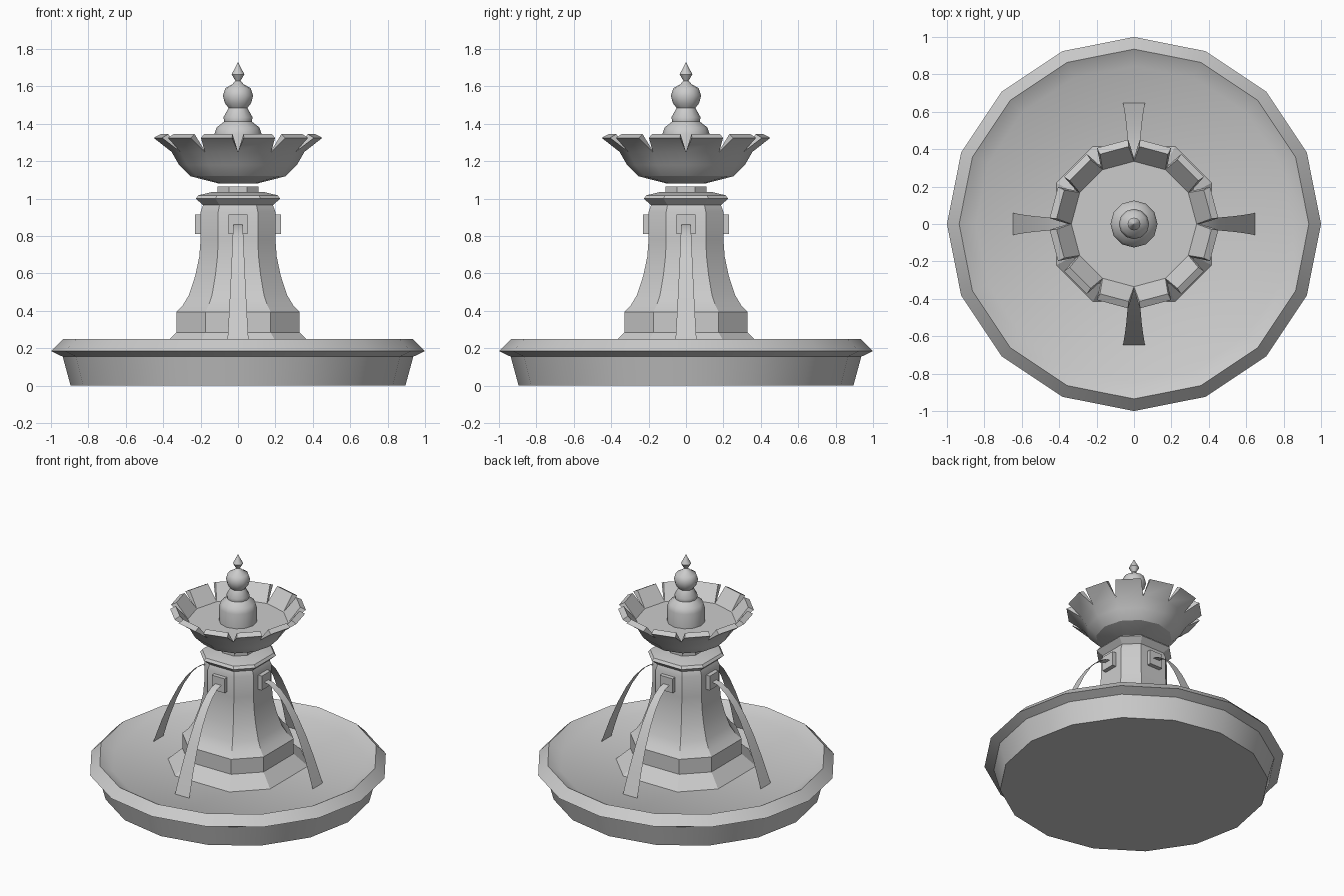
import bpy, bmesh
from math import sin, cos, radians

if "Cube" in bpy.data.objects:
    bpy.data.objects.remove(bpy.data.objects["Cube"])

def finish(name, bm, smooth=None):
    bmesh.ops.recalc_face_normals(bm, faces=bm.faces)
    me = bpy.data.meshes.new(name)
    bm.to_mesh(me)
    bm.free()
    ob = bpy.data.objects.new(name, me)
    bpy.context.collection.objects.link(ob)
    if smooth:
        bpy.ops.object.select_all(action='DESELECT')
        ob.select_set(True)
        bpy.context.view_layer.objects.active = ob
        bpy.ops.object.shade_smooth_by_angle(angle=radians(smooth))
    return ob

def loft(bm, profile, section, cap_start=True, cap_end=True):
    """Scale a unit cross-section along (radius, height) profile points."""
    rings = [[bm.verts.new((x * r, y * r, z)) for x, y in section] for r, z in profile]
    n = len(section)
    for a, b in zip(rings, rings[1:]):
        for i in range(n):
            j = (i + 1) % n
            bm.faces.new((a[i], a[j], b[j], b[i]))
    if cap_start:
        bm.faces.new(rings[0])
    if cap_end:
        bm.faces.new(rings[-1])
    return rings

def circle(n):
    return [(cos(radians(360 * i / n)), sin(radians(360 * i / n))) for i in range(n)]

def chamfered_square(k):
    return [(1, -k), (1, k), (k, 1), (-k, 1), (-1, k), (-1, -k), (-k, -1), (k, -1)]

# Pool basin with a bevelled lip
bm = bmesh.new()
loft(bm, [(.895, 0), (.937, .155), (1, .185), (.935, .25), (.845, .2)], circle(16))
finish("pool_basin", bm, 30)

# Eight-sided pedestal with a flared foot and cornice
bm = bmesh.new()
loft(bm, [(.42, .195), (.33, .285), (.33, .395), (.295, .43), (.262, .485), (.228, .59),
          (.207, .69), (.2, .78), (.2, .93), (.187, .965), (.225, 1.0), (.212, 1.018),
          (.14, 1.035)], chamfered_square(.53))
finish("pedestal", bm, 25)
bm = bmesh.new()
loft(bm, [(.11, 1.03), (.11, 1.065)], chamfered_square(.43))
finish("pedestal_neck", bm)

# Upper bowl: round underside, twelve petals split by V notches
bm = bmesh.new()
N = 12
outer = loft(bm, [(.107, 1.082), (.255, 1.12), (.315, 1.18), (.355, 1.25)],
             circle(N), cap_end=False)[-1]
inner = [bm.verts.new((x * .335, y * .335, 1.24)) for x, y in circle(N)]
bm.faces.new(inner)
for i in range(N):
    j = (i + 1) % N
    def rim(r, z, off):
        t = radians(30 * i + off)
        return bm.verts.new((r * cos(t), r * sin(t), z))
    o0, o1 = rim(.452, 1.325, 4), rim(.452, 1.325, 26)
    n0, n1 = rim(.415, 1.345, 4), rim(.415, 1.345, 26)
    bm.faces.new((outer[i], outer[j], o1, o0))
    bm.faces.new((o0, o1, n1, n0))
    bm.faces.new((n0, n1, inner[j], inner[i]))
    bm.faces.new((outer[i], o0, n0, inner[i]))
    bm.faces.new((outer[j], o1, n1, inner[j]))
finish("petal_bowl", bm, 31)

# Turned finial
bm = bmesh.new()
loft(bm, [(.126, 1.23), (.126, 1.345), (.115, 1.38), (.074, 1.412), (.078, 1.435),
          (.05, 1.485), (.07, 1.51), (.081, 1.55), (.068, 1.59), (.03, 1.612),
          (.014, 1.63), (.034, 1.665), (.001, 1.728)], circle(12))
finish("finial", bm, 50)

# Four spouts, each with a falling ribbon of water
for k, side in enumerate(("right", "back", "left", "front")):
    c, s = (1, 0, -1, 0)[k], (0, 1, 0, -1)[k]
    def place(r, w, z):
        return (r * c - w * s, r * s + w * c, z)

    bm = bmesh.new()
    bmesh.ops.create_cube(bm, size=1)
    for v in bm.verts:
        v.co = place(.205 + v.co.x * .05, v.co.y * .104, .863 + v.co.z * .105)
    finish("spout_" + side, bm)

    bm = bmesh.new()
    rows = []
    for i in range(8):
        t = i / 7
        r, z, w = .21 + .44 * t, .865 - .67 * t ** 2, .024 + .012 * t + .023 * t ** 3
        rows.append((bm.verts.new(place(r, -w, z)), bm.verts.new(place(r, w, z))))
    for a, b in zip(rows, rows[1:]):
        bm.faces.new((a[0], b[0], b[1], a[1]))
    finish("water_stream_" + side, bm, 40)
